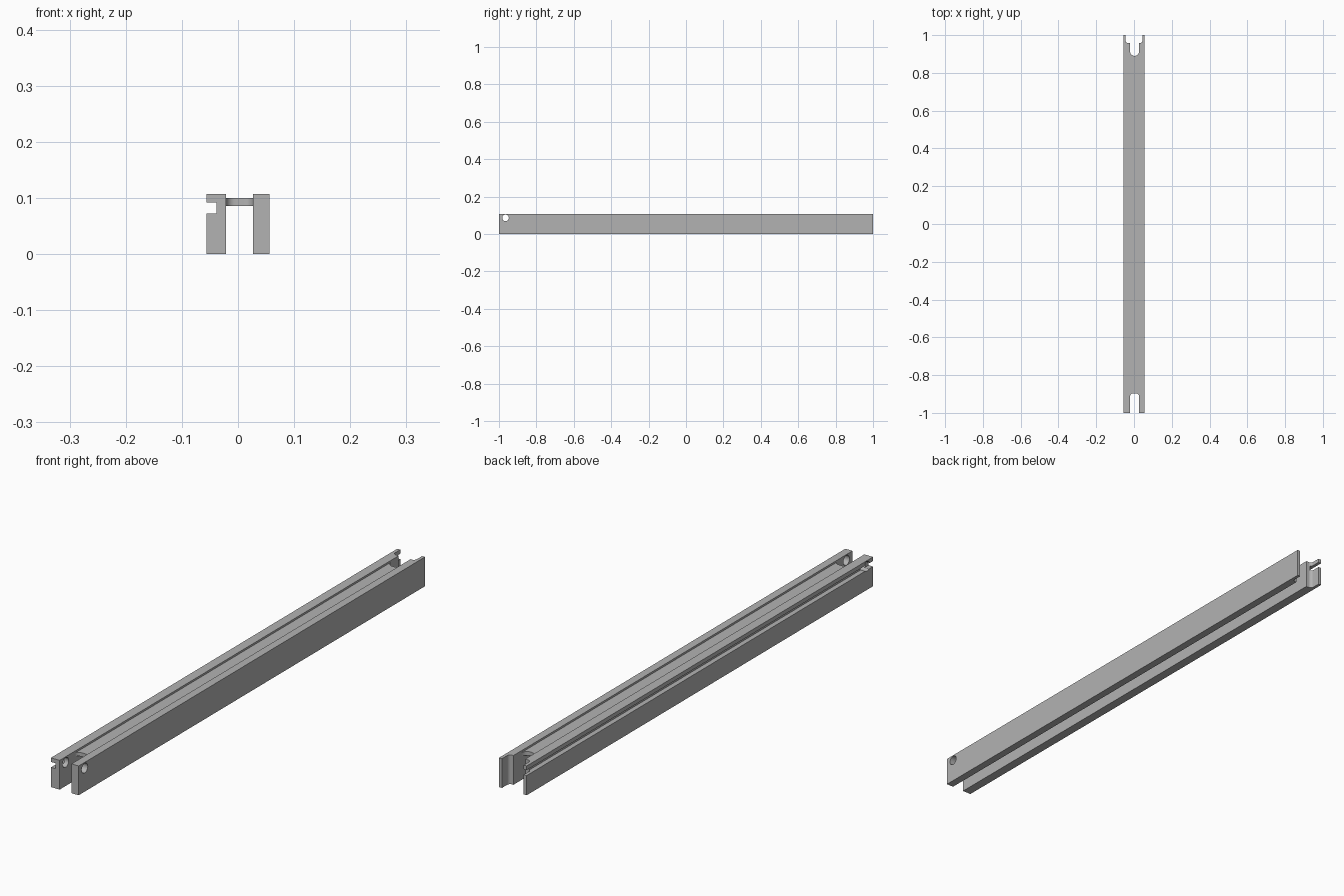
import bpy, bmesh, math
from mathutils import Matrix

cube = bpy.data.objects.get("Cube")
if cube:
    bpy.data.objects.remove(cube, do_unlink=True)

grey = bpy.data.materials.new("plain grey")
grey.use_nodes = True
COLOUR = (0.45, 0.45, 0.45, 1)
grey.diffuse_color = COLOUR
grey.node_tree.nodes["Principled BSDF"].inputs["Base Color"].default_value = COLOUR

# Main dimensions
HALF, HEIGHT, OUT = 1.0, 0.107, 0.056
IN_L, IN_R = -0.021, 0.027          # inner faces of the two walls
TIP = 0.012                         # thickness of the thin rear tips
STEP, FILLET = 0.958, 0.012         # rear step and its fillet
HOLE_Y, HOLE_Z, HOLE_R = -0.965, 0.086, 0.0175


def arc(cx, cy, r, a, b, n=8):
    """Points on an arc from angle a to b, in degrees."""
    angles = [math.radians(a + (b - a) * i / n) for i in range(n + 1)]
    return [(cx + r * math.cos(t), cy + r * math.sin(t)) for t in angles]


def finish(name, bm):
    bmesh.ops.recalc_face_normals(bm, faces=bm.faces)
    mesh = bpy.data.meshes.new(name)
    bm.to_mesh(mesh)
    bm.free()
    mesh.materials.append(grey)
    obj = bpy.data.objects.new(name, mesh)
    bpy.context.collection.objects.link(obj)
    return obj


def prism(name, outline, z0, z1):
    """Extrude a plan outline upwards."""
    bm = bmesh.new()
    face = bm.faces.new([bm.verts.new((x, y, z0)) for x, y in outline])
    top = bmesh.ops.extrude_face_region(bm, geom=[face])["geom"]
    verts = [v for v in top if isinstance(v, bmesh.types.BMVert)]
    bmesh.ops.translate(bm, verts=verts, vec=(0, 0, z1 - z0))
    return finish(name, bm)


def cut(obj, cutter):
    mod = obj.modifiers.new("cut", "BOOLEAN")
    mod.operation, mod.solver, mod.object = "DIFFERENCE", "EXACT", cutter
    bpy.context.view_layer.objects.active = obj
    bpy.ops.object.modifier_apply(modifier=mod.name)


def wall(name, side, inner):
    """Long wall whose rear end steps down to a thin tip."""
    outer, tip = side * OUT, side * (OUT - TIP)
    fillet = arc(tip - side * FILLET, STEP + FILLET, FILLET, 0, -90)
    if side < 0:
        fillet = arc(tip + FILLET, STEP + FILLET, FILLET, 180, 270)
    outline = [(outer, -HALF), (outer, HALF), (tip, HALF)] + fillet
    if abs(fillet[-1][0]) > abs(inner):
        outline.append((inner, STEP))
    return prism(name, outline + [(inner, -HALF)], 0, HEIGHT)


right_wall = wall("right_wall", -1, IN_L)
left_wall = wall("left_wall", 1, IN_R)

# Web joining the walls: round notch at the rear, rounded-corner slot in front
mid, r = (IN_L + IN_R) / 2, (IN_R - IN_L) / 2
c = 0.016
web_outline = (arc(mid, 0.89 + r, r, 180, 360, 20)
               + arc(IN_R - c, -0.897 - c, c, 0, 90)
               + arc(IN_L + c, -0.897 - c, c, 90, 180))
web = prism("web", web_outline, 0.086, 0.1)

# Side groove along the right wall
groove = prism("groove_cutter", [(-0.1, -1.1), (-0.038, -1.1), (-0.038, 1.1), (-0.1, 1.1)],
               0.072, 0.092)

# Cross hole near the front
bm = bmesh.new()
bmesh.ops.create_cone(bm, cap_ends=True, segments=32, radius1=HOLE_R, radius2=HOLE_R, depth=0.3,
                      matrix=Matrix.Translation((0, HOLE_Y, HOLE_Z)) @ Matrix.Rotation(math.pi / 2, 4, "Y"))
hole = finish("hole_cutter", bm)

cut(right_wall, groove)
for w in (right_wall, left_wall):
    cut(w, hole)
for helper in (groove, hole):
    bpy.data.objects.remove(helper, do_unlink=True)

# Smooth the arcs, keep the edges sharp
bpy.ops.object.select_all(action="DESELECT")
for obj in (right_wall, left_wall, web):
    obj.select_set(True)
bpy.context.view_layer.objects.active = web
bpy.ops.object.shade_smooth_by_angle(angle=math.radians(30))
